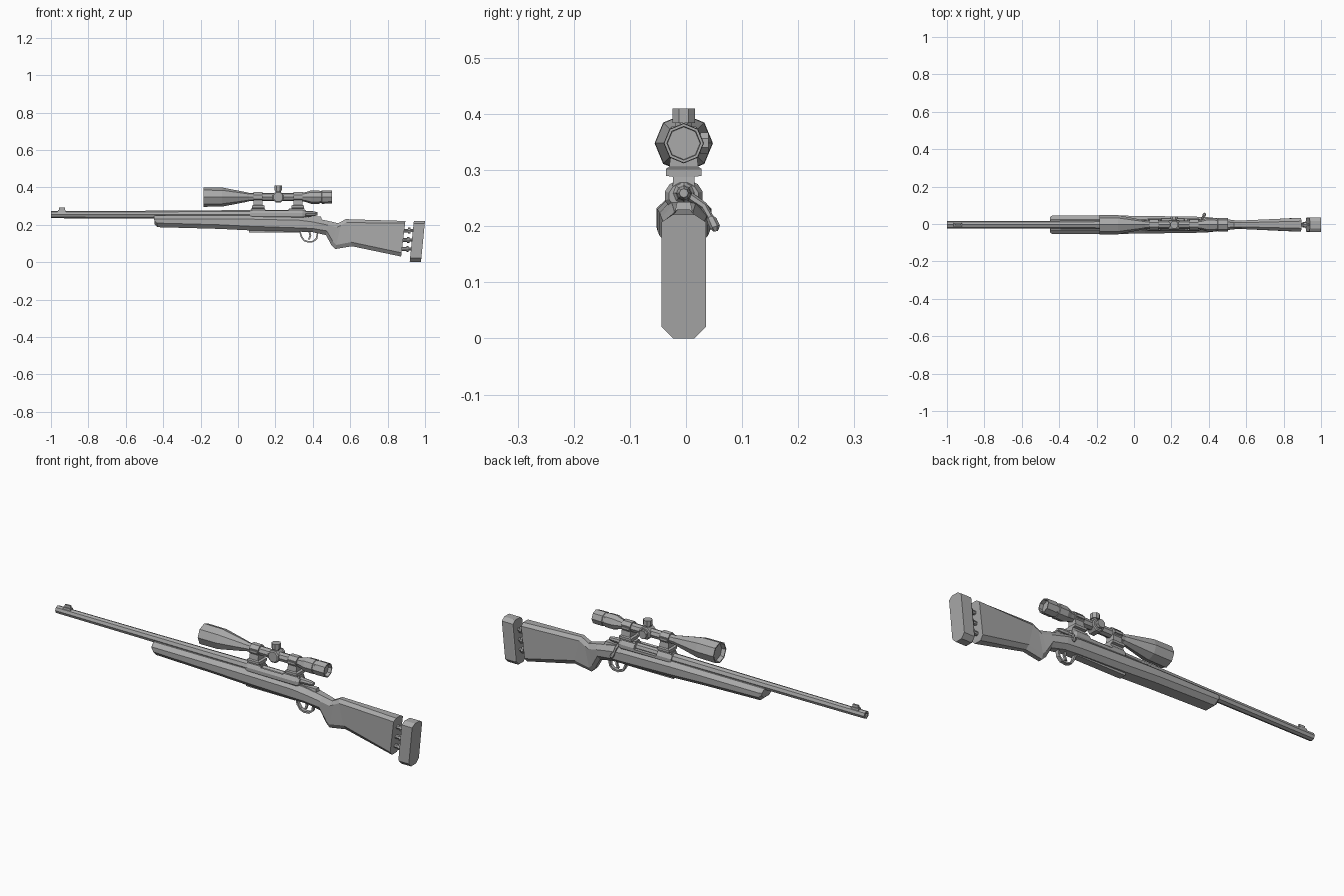
import bpy, bmesh, math
from mathutils import Vector

if "Cube" in bpy.data.objects:
    bpy.data.objects.remove(bpy.data.objects["Cube"])

MID = -0.004      # y of the symmetry plane
BORE = 0.254      # height of the barrel axis
SIGHT = 0.348     # height of the scope axis

grey = bpy.data.materials.new("matte_grey")
grey.use_nodes = True
grey.diffuse_color = (0.4, 0.4, 0.4, 1)
grey.node_tree.nodes["Principled BSDF"].inputs["Base Color"].default_value = (0.4, 0.4, 0.4, 1)


def loft(name, rings, cap=True, closed=False):
    """Skin a list of equal-length point rings into a flat-shaded mesh."""
    bm = bmesh.new()
    vs = [[bm.verts.new((p[0], p[1] + MID, p[2])) for p in r] for r in rings]
    n = len(vs[0])
    pairs = list(zip(vs, vs[1:])) + ([(vs[-1], vs[0])] if closed else [])
    for a, b in pairs:
        for i in range(n):
            j = (i + 1) % n
            bm.faces.new((a[i], a[j], b[j], b[i]))
    if cap and not closed:
        bm.faces.new(vs[0])
        bm.faces.new(vs[-1])
    bmesh.ops.recalc_face_normals(bm, faces=bm.faces)
    me = bpy.data.meshes.new(name)
    bm.to_mesh(me)
    bm.free()
    me.materials.append(grey)
    ob = bpy.data.objects.new(name, me)
    bpy.context.collection.objects.link(ob)
    return ob


def turned(name, profile, center, axis="x", sides=8, phase=0.0):
    """Revolve (position, radius) pairs about an axis through center."""
    rings = []
    for t, r in profile:
        ring = []
        for k in range(sides):
            a = 2 * math.pi * (k + phase) / sides
            u, v = r * math.cos(a), r * math.sin(a)
            off = {"x": (t, u, v), "y": (u, t, v), "z": (u, v, t)}[axis]
            ring.append(Vector(center) + Vector(off))
        rings.append(ring)
    return loft(name, rings)


def section(xt, xb, zt, zb, w, cy, ct, cb):
    """Eight-sided chamfered cross-section, leaning from xb (low) to xt (high)."""
    half = [(w - cy, zb), (w, zb + cb), (w, zt - ct), (w - cy, zt)]
    pts = half + [(-y, z) for y, z in reversed(half)]
    return [(xb + (xt - xb) * (z - zb) / (zt - zb), y, z) for y, z in pts]


def block(name, x0, x1, y0, y1, z0, z1, taper=0.0):
    """Box, optionally narrowed at the top along x and y."""
    def ring(z, t):
        return [(x0 + t, y0 + t, z), (x1 - t, y0 + t, z), (x1 - t, y1 - t, z), (x0 + t, y1 - t, z)]
    return loft(name, [ring(z0, 0), ring(z1, taper)])


# Stock: fore-end, wrist, grip and butt in one skin
loft("stock", [section(*s) for s in [
    (-.450, -.445, .247, .200, .042, .018, .016, .020),
    (-.440, -.430, .250, .187, .049, .020, .018, .022),
    (-.100, -.100, .250, .178, .049, .020, .018, .022),
    (.060, .060, .250, .170, .047, .020, .020, .022),
    (.330, .330, .246, .163, .043, .020, .022, .020),
    (.400, .400, .237, .160, .040, .020, .022, .020),
    (.485, .470, .220, .145, .031, .016, .022, .022),
    (.535, .500, .208, .090, .025, .013, .022, .022),
    (.555, .520, .218, .070, .023, .012, .022, .022),
    (.575, .610, .230, .085, .023, .012, .018, .022),
    (.895, .872, .220, .030, .037, .018, .012, .020),
]])

# Adjustable butt pad on three rods
def pad_ring(dx, inset):
    return section(.940 + dx, .918 + dx, .221 - inset, inset, .040 - inset, .021 - inset, .014, .021)
loft("butt_pad", [pad_ring(0, .003), pad_ring(.006, 0), pad_ring(.053, 0), pad_ring(.060, .0)])
for i, z in enumerate((.168, .118, .070)):
    x = .885 - (.2 - z) * .1
    turned(f"pad_rod_{i + 1}", [(0, .010), (.028, .010), (.028, .016), (.040, .016), (.040, .008), (.07, .008)],
           (x, 0, z))

# Barrel with a recessed muzzle, and the front sight
turned("barrel", [(-.985, .010), (-1.0, .010), (-1.0, .019), (-.45, .021), (-.02, .024), (.09, .025)],
       (0, 0, BORE))
block("front_sight_base", -.965, -.92, -.011, .011, .266, .278, .002)
block("front_sight_blade", -.958, -.925, -.005, .005, .276, .291, .001)

# Receiver, opened on the left-hand side for the ejection port
def receiver_ring(x, r, port=False):
    ring = []
    for k in range(12):
        a = 2 * math.pi * (k + .5) / 12
        y, z = r * math.cos(a), BORE + r * .86 * math.sin(a)
        if port and y > -.012:
            z = min(z, .256)
        ring.append((x, y, z))
    return ring
loft("receiver", [receiver_ring(.065, .030), receiver_ring(.075, .035), receiver_ring(.145, .035),
                  receiver_ring(.147, .035, True), receiver_ring(.268, .035, True),
                  receiver_ring(.27, .035), receiver_ring(.345, .035), receiver_ring(.36, .027)])
turned("bolt_body", [(.14, .019), (.36, .019), (.365, .015), (.405, .013), (.425, .008)], (0, 0, BORE + .005))
block("receiver_tang", .35, .45, -.018, .018, .215, .243, .006)

# Bolt handle bent down on its side
def tube(name, path, sides=6):
    rings = []
    for i, (p, r) in enumerate(path):
        a, b = path[max(i - 1, 0)][0], path[min(i + 1, len(path) - 1)][0]
        d = (Vector(b) - Vector(a)).normalized()
        u = d.cross(Vector((1, 0, 0))).normalized()
        v = d.cross(u)
        rings.append([Vector(p) + r * (math.cos(t) * u + math.sin(t) * v)
                      for t in (2 * math.pi * k / sides for k in range(sides))])
    return loft(name, rings)
tube("bolt_handle", [((.365, .008, .255), .008), ((.368, .036, .236), .007), ((.372, .047, .216), .006),
                     ((.374, .050, .211), .009), ((.378, .056, .198), .009), ((.378, .057, .191), .004)])

# Trigger guard strap and trigger
outline = [(.325, .172), (.335, .135), (.350, .113), (.375, .104), (.405, .107), (.424, .124), (.432, .172)]
mid = Vector((.378, .150))
rings = []
for p in outline:
    o = Vector(p)
    q = o + (mid - o).normalized() * .009
    rings.append([(o.x, -.009, o.y), (o.x, .009, o.y), (q.x, .009, q.y), (q.x, -.009, q.y)])
loft("trigger_guard", rings)
loft("trigger", [[(x, -.005, z), (x, .005, z), (x + .01, .005, z), (x + .01, -.005, z)]
                 for x, z in ((.375, .17), (.382, .142), (.374, .122))])
block("floor_plate", .06, .33, -.018, .018, .158, .18)

# Scope body: hollow bell, tube, hollow eyepiece
turned("scope_body", [(-.165, .044), (-.185, .046), (-.185, .052), (-.085, .051), (.045, .026), (.06, .022),
                      (.34, .022), (.365, .027), (.39, .036), (.435, .036), (.437, .033), (.447, .033),
                      (.449, .036), (.503, .035), (.503, .030), (.485, .029)], (0, 0, SIGHT))

# Turret housing with elevation and windage knobs
turned("turret_housing", [(-.026, .026), (-.022, .032), (.022, .032), (.026, .026)], (.215, 0, SIGHT), "y", 8, .5)
turned("elevation_knob", [(.02, .016), (.036, .016), (.036, .022), (.062, .022)], (.215, 0, SIGHT), "z", 8, .5)
turned("windage_knob", [(.02, .016), (.030, .016), (.030, .021), (.044, .021)], (.215, 0, SIGHT), "y", 8, .5)

# Scope rings, clamps and feet
for label, x in (("front", .108), ("rear", .320)):
    turned(f"{label}_ring", [(-.024, .029), (.024, .029)], (x, 0, SIGHT), "x", 8, .5)
    block(f"{label}_ring_clamp", x - .022, x + .022, -.032, .032, SIGHT - .006, SIGHT + .006)
    loft(f"{label}_ring_post", [[(x - a, -w, z), (x + a, -w, z), (x + a, w, z), (x - a, w, z)]
                                for a, w, z in ((.034, .019, .278), (.034, .019, .288), (.034, .032, .290),
                                                (.034, .032, .302), (.024, .026, .306), (.024, .022, .335))])

# Mount bases along the receiver top
block("front_mount_base", .068, .146, -.020, .020, .272, .288, .003)
block("rear_mount_base", .270, .358, -.020, .020, .272, .288, .003)
